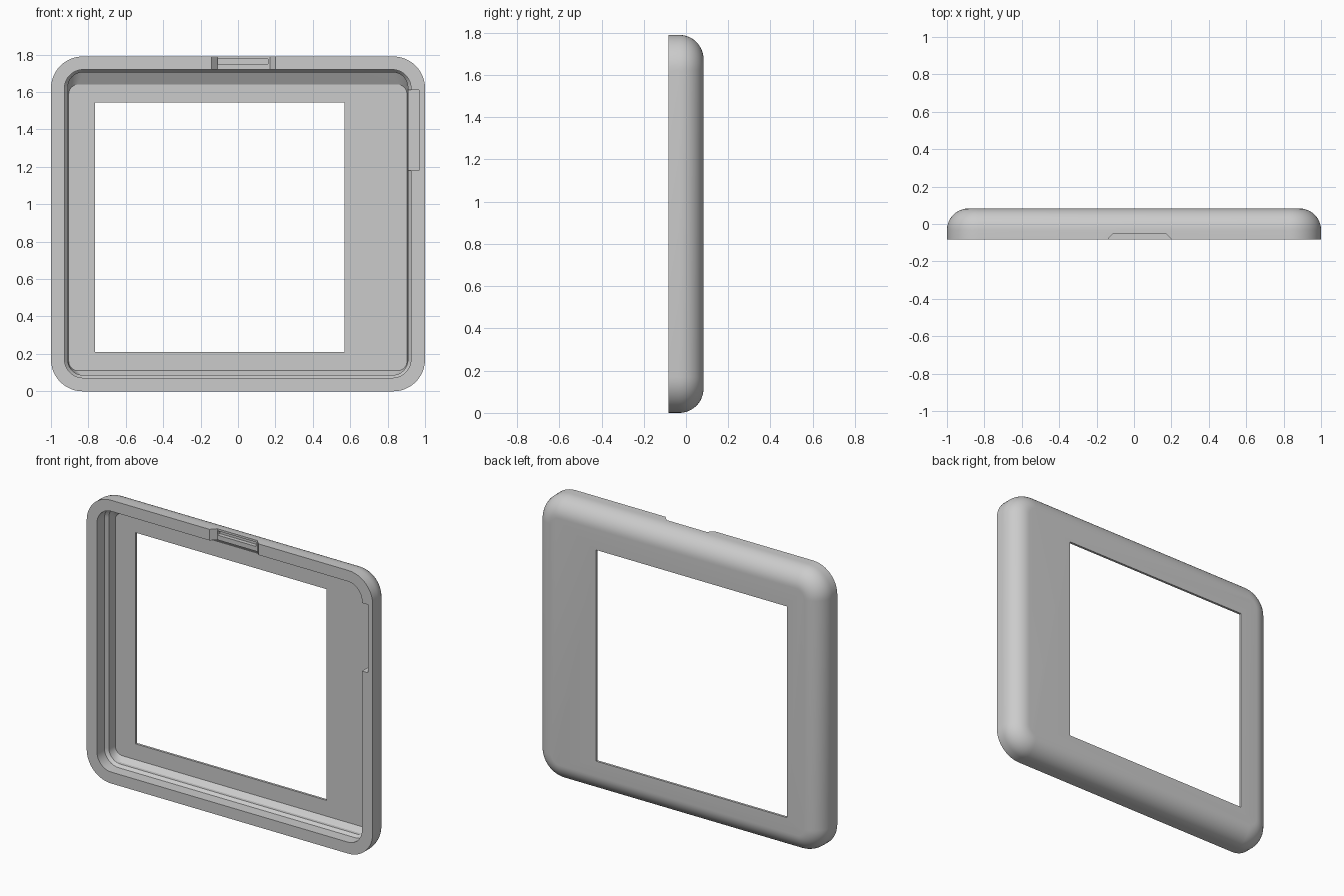
import bpy, bmesh, math

HEIGHT, FRONT, BACK = 1.79, -0.083, 0.083
CORNER, EDGE = 0.17, 0.115

if "Cube" in bpy.data.objects:
    bpy.data.objects.remove(bpy.data.objects["Cube"])

grey = bpy.data.materials.new("plain grey")
grey.use_nodes = True
grey.diffuse_color = (0.6, 0.6, 0.6, 1)
grey.node_tree.nodes["Principled BSDF"].inputs["Base Color"].default_value = grey.diffuse_color


def rounded_rect(x0, x1, z0, z1, r, steps=12):
    """Outline of a rounded rectangle in the xz plane."""
    centres = [(x1 - r, z1 - r), (x0 + r, z1 - r), (x0 + r, z0 + r), (x1 - r, z0 + r)]
    points = []
    for quarter, (cx, cz) in enumerate(centres):
        for i in range(steps + 1):
            a = (quarter + i / steps) * math.pi / 2
            points.append((cx + r * math.cos(a), cz + r * math.sin(a)))
    return points


def loft(name, sections):
    """Closed solid through (y, outline) sections."""
    bm = bmesh.new()
    rings = [[bm.verts.new((x, y, z)) for x, z in outline] for y, outline in sections]
    for a, b in zip(rings, rings[1:]):
        for i in range(len(a)):
            j = (i + 1) % len(a)
            bm.faces.new((a[i], a[j], b[j], b[i]))
    bm.faces.new(rings[0])
    bm.faces.new(rings[-1])
    bmesh.ops.recalc_face_normals(bm, faces=bm.faces[:])
    mesh = bpy.data.meshes.new(name)
    bm.to_mesh(mesh)
    bm.free()
    mesh.materials.append(grey)
    obj = bpy.data.objects.new(name, mesh)
    bpy.context.collection.objects.link(obj)
    return obj


def box(name, x0, x1, y0, y1, z0, z1):
    outline = [(x0, z0), (x1, z0), (x1, z1), (x0, z1)]
    return loft(name, [(y0, outline), (y1, outline)])


# Outer shell with a rounded back edge
sections = [(FRONT, rounded_rect(-1, 1, 0, HEIGHT, CORNER))]
for i in range(13):
    a = i / 12 * math.pi / 2
    inset = EDGE * (1 - math.cos(a))
    y = BACK - EDGE + EDGE * math.sin(a)
    sections.append((y, rounded_rect(-1 + inset, 1 - inset, inset, HEIGHT - inset, CORNER - inset)))
shell = loft("bezel_shell", sections)

# Inner cavity, stepping in and sloping towards the floor
opening = rounded_rect(-0.928, 0.925, 0.072, 1.72, 0.1)
step = rounded_rect(-0.91, 0.908, 0.087, 1.705, 0.08)
floor = rounded_rect(-0.905, 0.903, 0.11, 1.64, 0.05)
cavity = loft("cavity_cutter", [(-0.2, opening), (-0.01, opening), (0.01, step),
                                (0.03, step), (0.068, floor)])

# Screen window, side recess and latch slot
window = box("window_cutter", -0.765, 0.57, -0.2, 0.2, 0.21, 1.545)
recess = box("side_recess_cutter", 0.85, 0.967, -0.2, 0.02, 1.18, 1.61)
slot = box("latch_slot_cutter", -0.11, 0.16, -0.2, -0.025, 1.75, 1.777)

# Top notch with sloping ends
notch = loft("top_notch_cutter", [
    (y, [(x0, 1.7), (x1, 1.7), (x1, 1.85), (x0, 1.85)])
    for y, x0, x1 in ((-0.113, -0.17, 0.23), (-0.05, -0.11, 0.17))])

cutters = [cavity, window, recess, notch, slot]
for cutter in cutters:
    cutter.hide_render = True
    mod = shell.modifiers.new(cutter.name, "BOOLEAN")
    mod.operation = "DIFFERENCE"
    mod.solver = "EXACT"
    mod.object = cutter

# Bake the cuts and drop the cutters
bpy.context.view_layer.update()
graph = bpy.context.evaluated_depsgraph_get()
cut_mesh = bpy.data.meshes.new_from_object(shell.evaluated_get(graph))
shell.modifiers.clear()
shell.data = cut_mesh
for cutter in cutters:
    bpy.data.objects.remove(cutter)

bpy.ops.object.select_all(action="DESELECT")
shell.select_set(True)
bpy.context.view_layer.objects.active = shell
bpy.ops.object.shade_smooth_by_angle(angle=math.radians(25))
